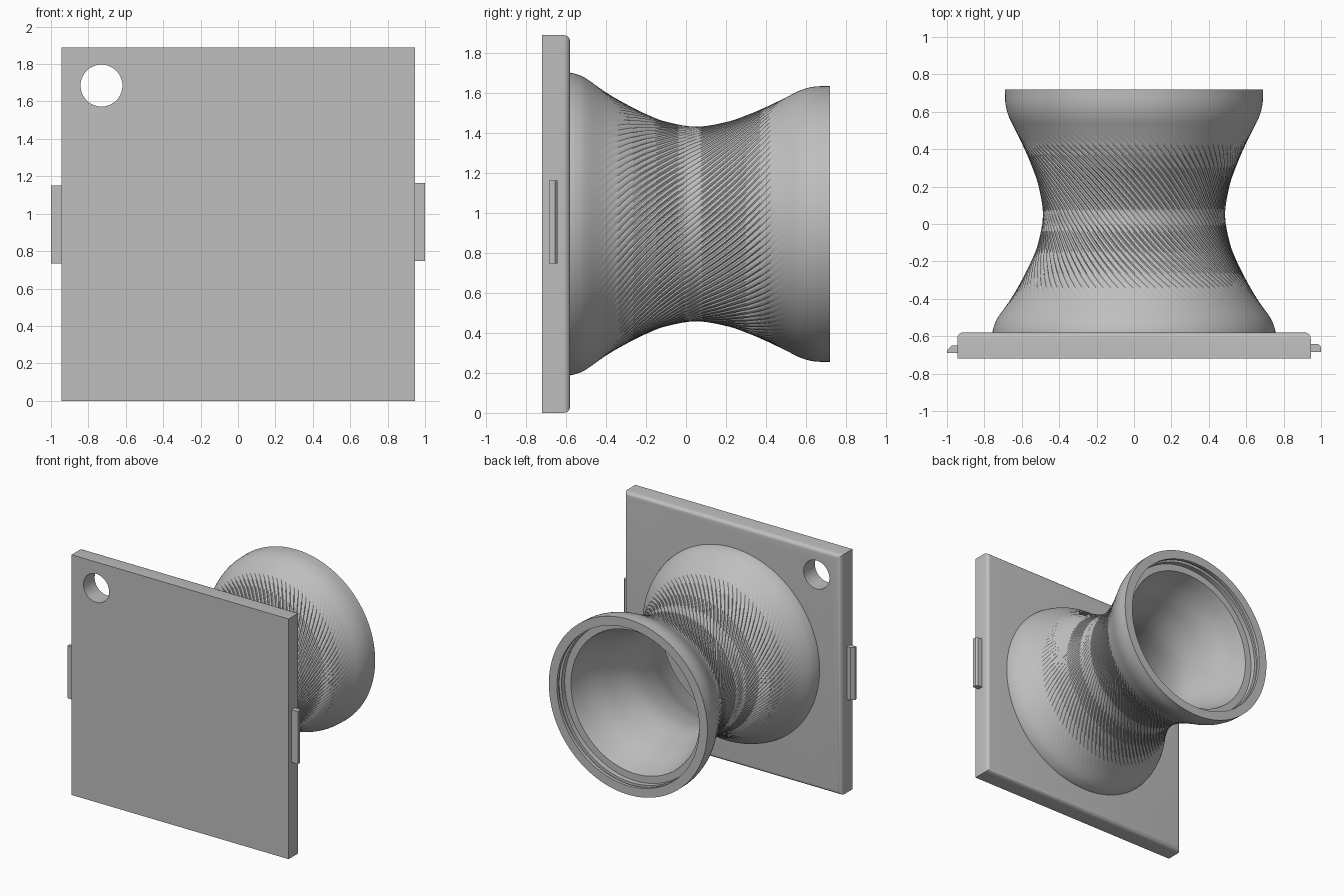
import bpy, bmesh, math
from mathutils import Vector

if "Cube" in bpy.data.objects:
    bpy.data.objects.remove(bpy.data.objects["Cube"], do_unlink=True)

CZ = 0.945          # height of the horn axis
HALF = 0.945        # half width of the plate
FRONT, BACK = -0.72, -0.58
RIBS, PER_RIB = 96, 4
SEGS = RIBS * PER_RIB

grey = bpy.data.materials.new("light grey")
grey.use_nodes = True
colour = (0.52, 0.52, 0.52, 1)
grey.diffuse_color = colour
grey.node_tree.nodes["Principled BSDF"].inputs["Base Color"].default_value = colour


def make_object(name, bm):
    bmesh.ops.recalc_face_normals(bm, faces=bm.faces)
    mesh = bpy.data.meshes.new(name)
    bm.to_mesh(mesh)
    bm.free()
    mesh.materials.append(grey)
    obj = bpy.data.objects.new(name, mesh)
    bpy.context.collection.objects.link(obj)
    return obj


def select(obj):
    bpy.ops.object.select_all(action="DESELECT")
    obj.select_set(True)
    bpy.context.view_layer.objects.active = obj


def smooth(obj, angle=30):
    select(obj)
    bpy.ops.object.shade_smooth_by_angle(angle=math.radians(angle))


def prism(outline, z0, z1):
    """Extrude an x-y outline from z0 to z1."""
    bm = bmesh.new()
    face = bm.faces.new([bm.verts.new((x, y, z0)) for x, y in outline])
    out = bmesh.ops.extrude_face_region(bm, geom=[face])
    verts = [g for g in out["geom"] if isinstance(g, bmesh.types.BMVert)]
    bmesh.ops.translate(bm, verts=verts, vec=(0, 0, z1 - z0))
    return bm


def spline(points, steps=5):
    """Smooth curve through (y, radius) points."""
    pts = [Vector(p) for p in points]
    pts = [2 * pts[0] - pts[1]] + pts + [2 * pts[-1] - pts[-2]]
    curve = []
    for a, b, c, d in zip(pts, pts[1:], pts[2:], pts[3:]):
        for i in range(steps):
            t = i / steps
            curve.append(0.5 * (2 * b + (c - a) * t + (2 * a - 5 * b + 4 * c - d) * t ** 2
                                + (3 * b - a - 3 * c + d) * t ** 3))
    return [tuple(p) for p in curve + [pts[-2]]]


# Square plate with rounded rear edges and a round corner hole
bm = prism([(-HALF, FRONT), (HALF, FRONT), (HALF, BACK), (-HALF, BACK)], 0, 2 * HALF)
rear = [e for e in bm.edges if all(v.co.y > BACK - 0.01 for v in e.verts)]
bmesh.ops.bevel(bm, geom=rear, offset=0.032, segments=5, profile=0.5, affect="EDGES")
plate = make_object("base_plate", bm)

bpy.ops.mesh.primitive_cylinder_add(vertices=64, radius=0.112, depth=0.5,
                                    location=(-0.73, -0.65, 1.685),
                                    rotation=(math.pi / 2, 0, 0))
cutter = bpy.context.object
cutter.name = "hole_cutter"
cutter.hide_render = True
cut = plate.modifiers.new("corner hole", "BOOLEAN")
cut.operation, cut.object, cut.solver = "DIFFERENCE", cutter, "EXACT"
select(plate)
bpy.ops.object.modifier_apply(modifier=cut.name)
bpy.data.objects.remove(cutter, do_unlink=True)
smooth(plate)

# Flared hollow horn: outer wall, stepped mouth, inner wall
outer = spline([(-0.58, 0.757), (-0.55, 0.75), (-0.5, 0.728), (-0.4, 0.658), (-0.3, 0.6),
                (-0.2, 0.55), (-0.1, 0.512), (0.05, 0.487), (0.2, 0.51), (0.3, 0.543),
                (0.4, 0.585), (0.5, 0.633), (0.57, 0.668), (0.64, 0.687), (0.72, 0.69)])
mouth = [(0.72, 0.62), (0.695, 0.62), (0.695, 0.635), (0.67, 0.635), (0.67, 0.615),
         (0.63, 0.615)]
inner = spline([(0.63, 0.56), (0.5, 0.525), (0.3, 0.455), (0.05, 0.41), (-0.2, 0.46),
                (-0.4, 0.55), (-0.58, 0.625)])
profile = [(-0.6, 0.757)] + outer + mouth + inner + [(-0.6, 0.625)]


def twist(y):
    return 1.7 * min(max(y + 0.46, 0), 0.97)


bm = bmesh.new()
rings = []
for k, (y, r) in enumerate(profile):
    ribbed = k <= len(outer) and -0.46 < y < 0.5
    # Fine spiral grooves fade at both ends and at the waist
    depth = 0.006 * min(1, (y + 0.46) * 4, (0.5 - y) * 6, abs(y - 0.03) * 20) if ribbed else 0
    ring = []
    for s in range(SEGS):
        a = math.tau * s / SEGS + (twist(y) if k <= len(outer) else twist(1))
        rr = r - (depth if s % PER_RIB == 0 else 0)
        ring.append(bm.verts.new((rr * math.cos(a), y, CZ + rr * math.sin(a))))
    rings.append(ring)
for low, high in zip(rings, rings[1:] + rings[:1]):
    # The closing ring turns by the total twist, so match it by angle
    shift = 0 if high is not rings[0] else round(twist(1) / math.tau * SEGS)
    for s in range(SEGS):
        n = (s + 1) % SEGS
        bm.faces.new((low[s], low[n], high[(n + shift) % SEGS], high[(s + shift) % SEGS]))
smooth(make_object("flared_horn", bm))

# Side catches with a chamfered rear edge
make_object("right_catch", prism([(-0.93, -0.69), (-1, -0.69), (-1, -0.675),
                                  (-0.975, -0.65), (-0.93, -0.65)], 0.735, 1.15))
make_object("left_catch", prism([(0.93, -0.685), (1, -0.685), (1, -0.655),
                                 (0.985, -0.642), (0.93, -0.642)], 0.748, 1.163))
